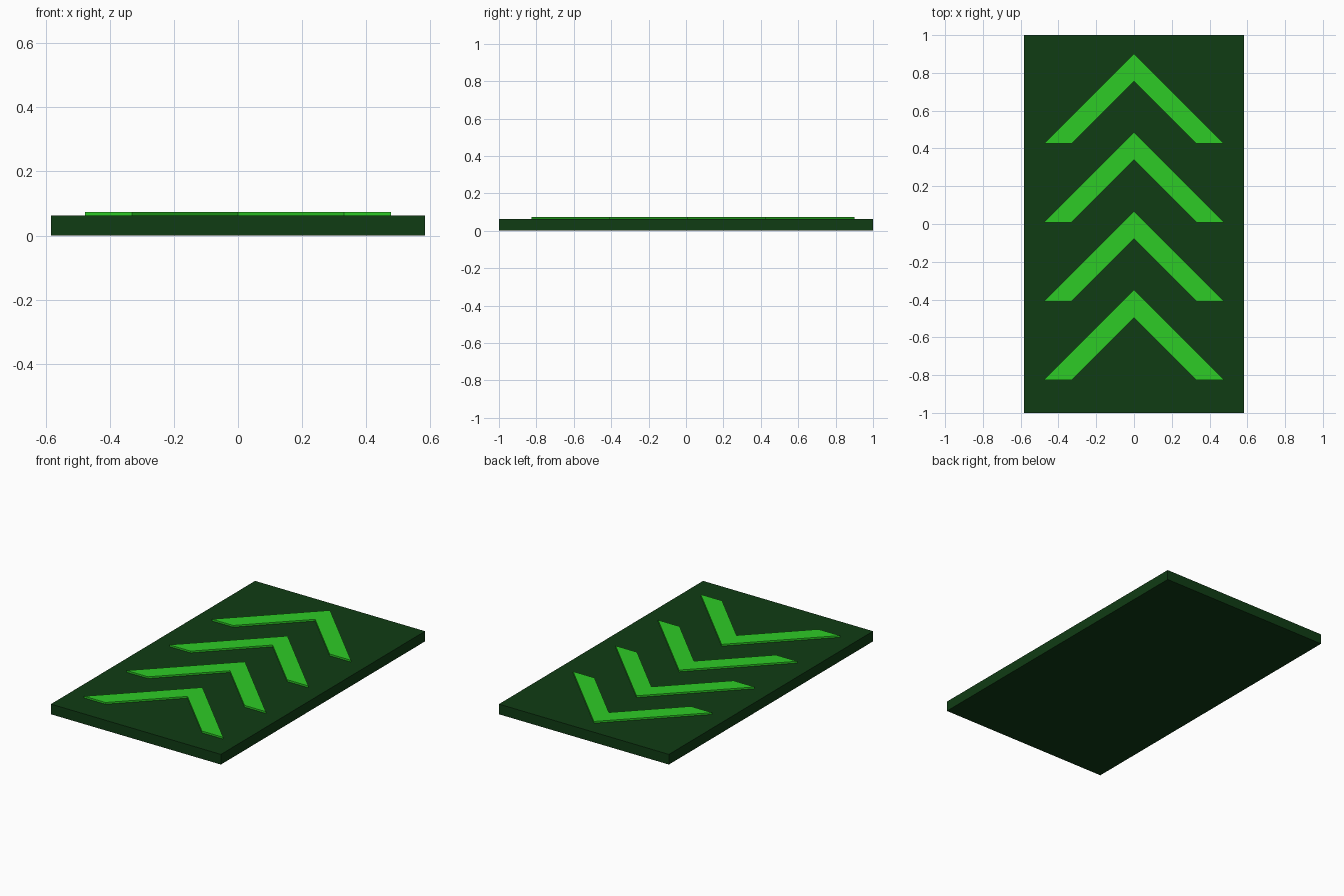
import bpy, bmesh

if "Cube" in bpy.data.objects:
    bpy.data.objects.remove(bpy.data.objects["Cube"])

def material(name, color):
    m = bpy.data.materials.new(name)
    m.diffuse_color = color
    m.use_nodes = True
    m.node_tree.nodes["Principled BSDF"].inputs["Base Color"].default_value = m.diffuse_color
    return m

def prism(name, outline, z0, z1, mat):
    """Extrude a flat outline from z0 to z1."""
    bm = bmesh.new()
    face = bm.faces.new([bm.verts.new((x, y, z0)) for x, y in outline])
    ext = bmesh.ops.extrude_face_region(bm, geom=[face])
    top = [v for v in ext["geom"] if isinstance(v, bmesh.types.BMVert)]
    bmesh.ops.translate(bm, vec=(0, 0, z1 - z0), verts=top)
    bmesh.ops.recalc_face_normals(bm, faces=bm.faces)
    me = bpy.data.meshes.new(name)
    bm.to_mesh(me)
    bm.free()
    me.materials.append(mat)
    ob = bpy.data.objects.new(name, me)
    bpy.context.collection.objects.link(ob)
    return ob

dark = material("dark_green", (0.005, 0.045, 0.007, 1))
bright = material("bright_green", (0.027, 0.6, 0.019, 1))

# Base plate
W, TOP = 0.583, 0.063
prism("base_plate", [(-W, -1), (W, -1), (W, 1), (-W, 1)], 0, TOP, dark)

# Raised chevrons pointing towards +y, slightly sunk into the plate
OUT, INN, PITCH = 0.477, 0.331, 0.417
for i in range(4):
    apex = 0.902 - i * PITCH
    foot = apex - OUT
    prism(f"chevron_{i + 1}",
          [(0, apex), (-OUT, foot), (-INN, foot), (0, foot + INN),
           (INN, foot), (OUT, foot)],
          TOP - 0.004, 0.074, bright)
